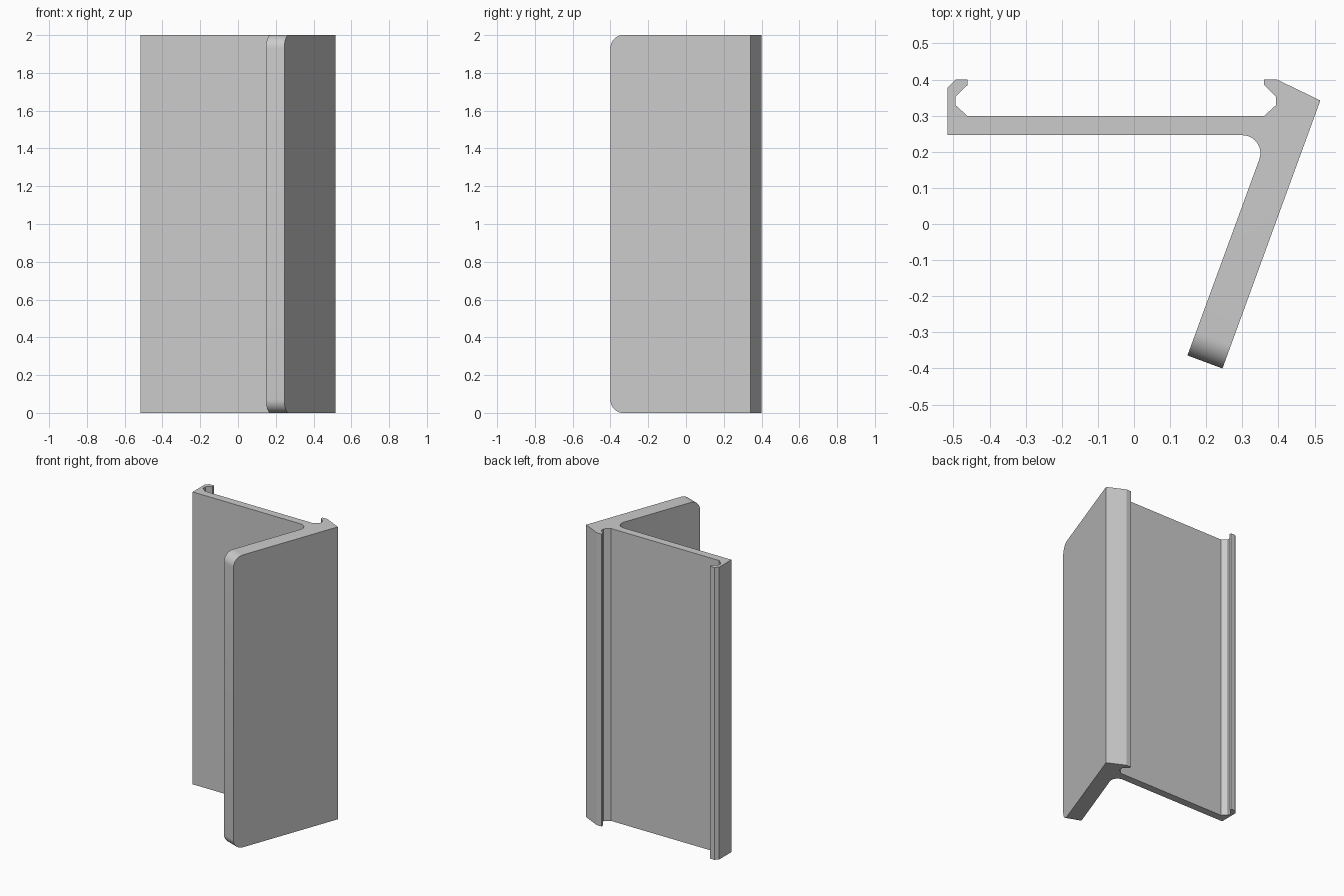
import bpy, bmesh, math

if "Cube" in bpy.data.objects:
    bpy.data.objects.remove(bpy.data.objects["Cube"])

HEIGHT = 2.0
CORNER = 0.07      # rounding of the flange's free corners
TIP_OUT, TIP_IN = (0.245, -0.40), (0.148, -0.364)

# Inner fillet between the back plate and the slanted flange
fillet = [(0.30 + 0.05 * math.cos(math.radians(a)), 0.196 + 0.05 * math.sin(math.radians(a)))
          for a in [-20 + 11 * i for i in range(11)]]

# Cross-section: plate, left clip, right clip, slanted flange
left_clip = [(-0.516, 0.246), (-0.516, 0.378), (-0.494, 0.40), (-0.461, 0.40),
             (-0.461, 0.385), (-0.494, 0.353), (-0.494, 0.329), (-0.461, 0.299)]
right_clip = [(0.36, 0.299), (0.393, 0.329), (0.393, 0.353), (0.36, 0.385),
              (0.36, 0.40), (0.396, 0.40), (0.516, 0.342)]
profile = left_clip + right_clip + [TIP_OUT, TIP_IN] + fillet

# Extrude the cross-section upwards
bm = bmesh.new()
base = bm.faces.new([bm.verts.new((x, y, 0)) for x, y in profile])
top = bmesh.ops.extrude_face_region(bm, geom=[base])["geom"]
bmesh.ops.translate(bm, vec=(0, 0, HEIGHT),
                    verts=[v for v in top if isinstance(v, bmesh.types.BMVert)])

# Round the upper and lower corners of the flange's free end
ends = [e for e in bm.edges
        if all(v.co.y < -0.35 for v in e.verts)
        and abs(e.verts[0].co.z - e.verts[1].co.z) < 1e-4]
bmesh.ops.bevel(bm, geom=ends, offset=CORNER, offset_type='OFFSET', segments=10,
                profile=0.5, affect='EDGES')
bmesh.ops.recalc_face_normals(bm, faces=bm.faces[:])

mesh = bpy.data.meshes.new("angled_clip_bracket")
bm.to_mesh(mesh)
bm.free()
bracket = bpy.data.objects.new("angled_clip_bracket", mesh)
bpy.context.collection.objects.link(bracket)

# Plain grey material
grey = bpy.data.materials.new("light grey")
grey.diffuse_color = (0.6, 0.6, 0.6, 1)
grey.use_nodes = True
grey.node_tree.nodes["Principled BSDF"].inputs["Base Color"].default_value = grey.diffuse_color
mesh.materials.append(grey)

# Smooth the fillet and rounded corners only
bpy.context.view_layer.objects.active = bracket
bracket.select_set(True)
bpy.ops.object.shade_smooth_by_angle(angle=math.radians(20))
